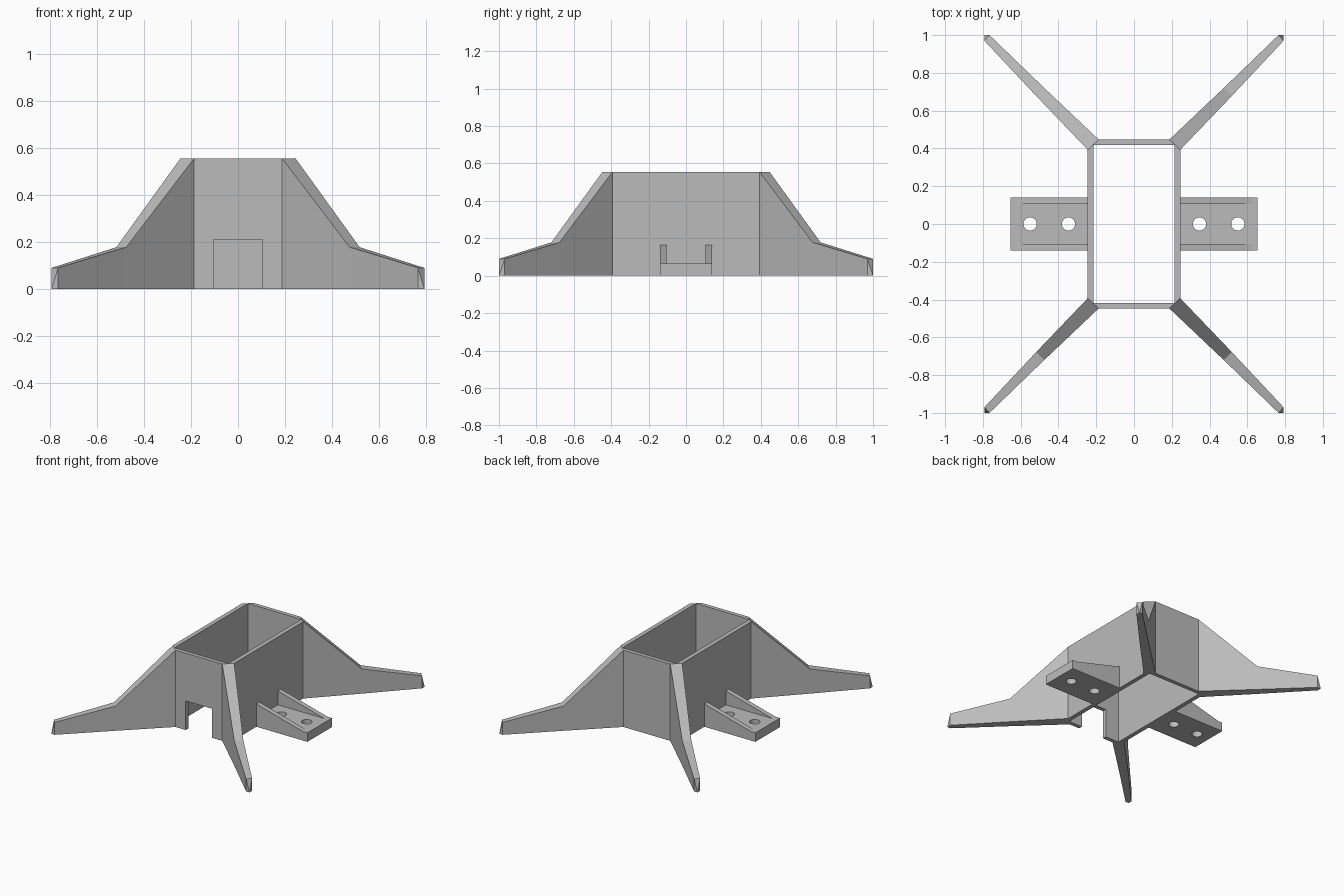
import bpy
import bmesh
from mathutils import Matrix

cube = bpy.data.objects.get("Cube")
if cube:
    bpy.data.objects.remove(cube, do_unlink=True)

grey = bpy.data.materials.new("plain_grey")
grey.use_nodes = True
grey.diffuse_color = (0.5, 0.5, 0.5, 1)
grey.node_tree.nodes["Principled BSDF"].inputs["Base Color"].default_value = (0.5, 0.5, 0.5, 1)


def finish(name, bm):
    bmesh.ops.recalc_face_normals(bm, faces=bm.faces)
    mesh = bpy.data.meshes.new(name)
    bm.to_mesh(mesh)
    bm.free()
    mesh.materials.append(grey)
    obj = bpy.data.objects.new(name, mesh)
    bpy.context.collection.objects.link(obj)
    return obj


def prism(name, points, offset):
    """Extrude a flat outline of 3D points along an offset."""
    bm = bmesh.new()
    face = bm.faces.new([bm.verts.new(p) for p in points])
    ext = bmesh.ops.extrude_face_region(bm, geom=[face], use_keep_orig=True)
    moved = [g for g in ext["geom"] if isinstance(g, bmesh.types.BMVert)]
    bmesh.ops.translate(bm, verts=moved, vec=offset)
    return finish(name, bm)


def box(name, x0, x1, y0, y1, z0, z1):
    return prism(name, [(x0, y0, z0), (x1, y0, z0), (x1, y1, z0), (x0, y1, z0)], (0, 0, z1 - z0))


def cut(obj, cutter):
    """Subtract a cutter and remove it."""
    mod = obj.modifiers.new("cut", "BOOLEAN")
    mod.operation = "DIFFERENCE"
    mod.solver = "EXACT"
    mod.object = cutter
    bpy.context.view_layer.update()
    graph = bpy.context.evaluated_depsgraph_get()
    mesh = bpy.data.meshes.new_from_object(obj.evaluated_get(graph))
    obj.modifiers.clear()
    obj.data = mesh
    bpy.data.objects.remove(cutter, do_unlink=True)


# Open rectangular sleeve with chamfered corners and a front notch
W, D, H = 0.245, 0.447, 0.555
CX, CY = 0.187, 0.393
outline = [(CX, -D), (W, -CY), (W, CY), (CX, D), (-CX, D), (-W, CY), (-W, -CY), (-CX, -D)]
sleeve = prism("sleeve", [(x, y, 0) for x, y in outline], (0, 0, H))
cut(sleeve, box("bore", -0.214, 0.214, -0.418, 0.418, -0.1, 0.7))
cut(sleeve, box("notch", -0.105, 0.105, -0.6, -0.3, -0.1, 0.21))


# Splayed legs: two side profiles joined by top, bottom and a pointed toe
def leg(name, sx, sy):
    side_a = [(W, CY, H), (0.517, 0.677, 0.178), (0.792, 0.97, 0.09)]
    side_b = [(CX, D, H), (0.475, 0.72, 0.178), (0.765, 1.0, 0.09)]
    bm = bmesh.new()

    def vert(x, y, z):
        return bm.verts.new((x * sx, y * sy, z))

    at, bt = [[vert(*p) for p in s] for s in (side_a, side_b)]
    ab, bb = [[vert(x, y, 0) for x, y, z in s] for s in (side_a, side_b)]
    toe = vert(0.792, 1.0, 0)
    for i in range(2):
        bm.faces.new((at[i], at[i + 1], bt[i + 1], bt[i]))
        bm.faces.new((ab[i], ab[i + 1], bb[i + 1], bb[i]))
        for top, low in ((at, ab), (bt, bb)):
            bm.faces.new((top[i], top[i + 1], low[i + 1], low[i]))
    bm.faces.new((at[0], bt[0], bb[0], ab[0]))
    for pair in ((at[2], ab[2]), (at[2], bt[2]), (bt[2], bb[2]), (ab[2], bb[2])):
        bm.faces.new((*pair, toe))
    finish(name, bm)


for sx, side in ((1, "left"), (-1, "right")):
    for sy, end in ((-1, "front"), (1, "back")):
        leg(f"{end}_{side}_leg", sx, sy)

# Side brackets: drilled plate with two sloped flanges
for sx, side in ((1, "left"), (-1, "right")):
    plate = box(f"{side}_bracket_plate", sx * W, sx * 0.653, -0.14, 0.14, 0, 0.065)
    for x in (0.347, 0.55):
        bm = bmesh.new()
        bmesh.ops.create_cone(bm, cap_ends=True, segments=32, radius1=0.035, radius2=0.035,
                              depth=0.4, matrix=Matrix.Translation((sx * x, 0, 0)))
        cut(plate, finish("drill", bm))
    for y, end in ((-0.14, "front"), (0.105, "back")):
        profile = [(W, 0.065), (0.62, 0.065), (W, 0.165)]
        prism(f"{side}_bracket_{end}_flange", [(sx * x, y, z) for x, z in profile], (0, 0.035, 0))
